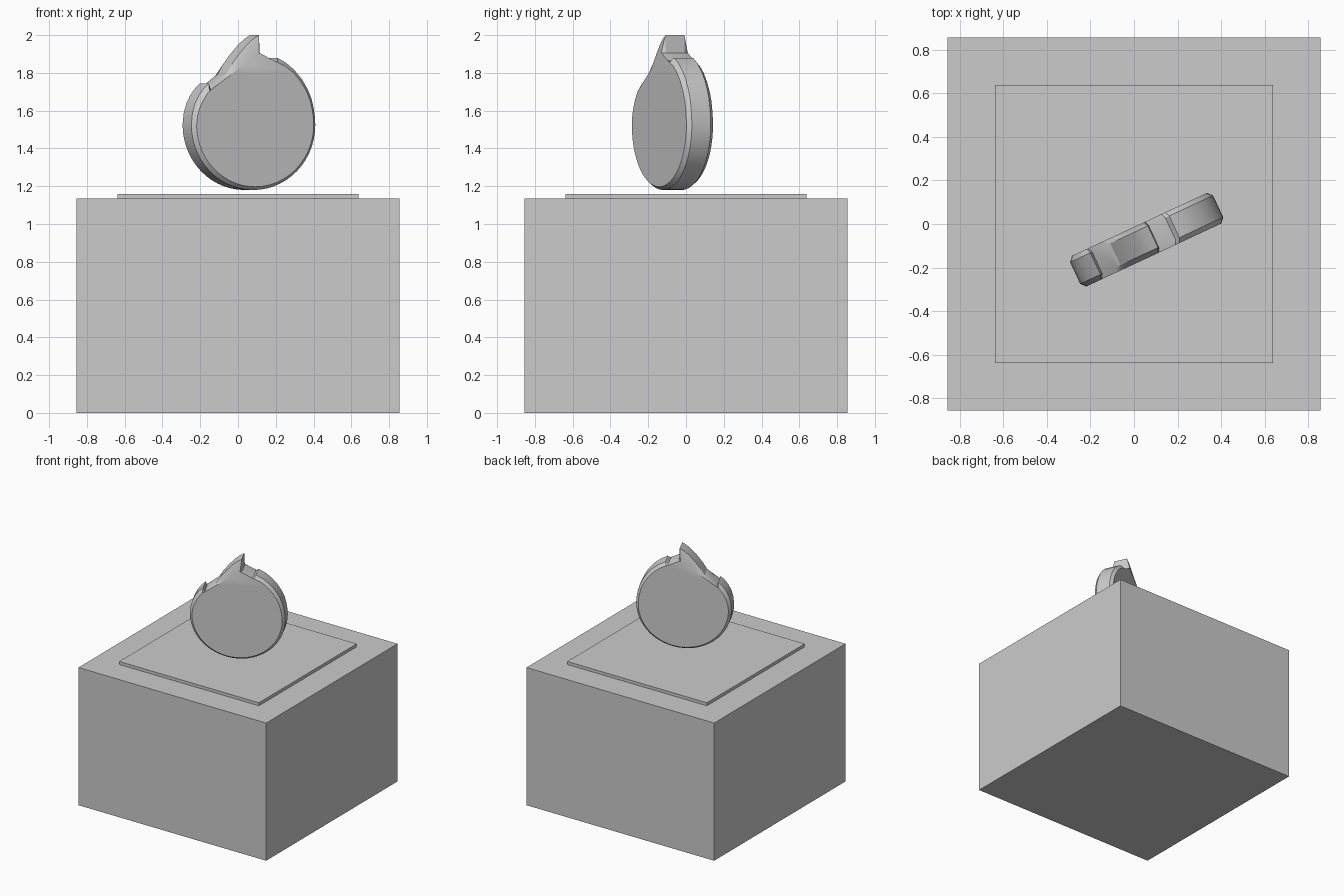
import bpy, bmesh, math
from mathutils import Matrix

if "Cube" in bpy.data.objects:
    bpy.data.objects.remove(bpy.data.objects["Cube"])


def box(name, half, z0, z1):
    bm = bmesh.new()
    bmesh.ops.create_cube(bm, size=1)
    bmesh.ops.scale(bm, vec=(2 * half, 2 * half, z1 - z0), verts=bm.verts)
    bmesh.ops.translate(bm, vec=(0, 0, (z0 + z1) / 2), verts=bm.verts)
    return finish(bm, name)


def finish(bm, name):
    bmesh.ops.recalc_face_normals(bm, faces=bm.faces)
    mesh = bpy.data.meshes.new(name)
    bm.to_mesh(mesh)
    bm.free()
    ob = bpy.data.objects.new(name, mesh)
    bpy.context.collection.objects.link(ob)
    return ob


def lower_arc(a, b, n=28):
    # lower half of the drop, from left to right
    return [(-a * math.cos(math.pi * i / n), 1.525 - b * math.sin(math.pi * i / n))
            for i in range(n + 1)]


# Pedestal and raised top plate
box("pedestal", 0.856, 0, 1.135)
box("top_plate", 0.637, 1.135, 1.16)

# Flame outlines (u, z), right to left over the top; rim has three tongues
rim = [(.359, 1.57), (.352, 1.615), (.339, 1.665), (.318, 1.712), (.285, 1.765),
       (.24, 1.815), (.192, 1.853), (.14, 1.88), (.12, 1.862), (.036, 1.905),
       (.032, 2.0), (-.005, 1.977), (-.039, 1.948), (-.083, 1.90), (-.125, 1.847),
       (-.158, 1.793), (-.175, 1.782), (-.25, 1.712), (-.26, 1.745), (-.29, 1.717),
       (-.318, 1.681), (-.341, 1.637), (-.356, 1.585)]
face = [(.339, 1.57), (.332, 1.612), (.32, 1.658), (.30, 1.702), (.268, 1.752),
        (.225, 1.80), (.178, 1.835), (.13, 1.857), (.11, 1.865), (.027, 1.905),
        (.022, 1.903), (-.02, 1.874), (-.06, 1.846), (-.10, 1.819), (-.14, 1.791),
        (-.17, 1.771), (-.19, 1.757), (-.262, 1.708), (-.267, 1.704), (-.283, 1.685),
        (-.303, 1.655), (-.322, 1.618), (-.336, 1.575)]
rim += lower_arc(.362, .345)
face += lower_arc(.342, .328)

# Flame: front face, chamfer, rim, chamfer, back face
bm = bmesh.new()
rings = [[bm.verts.new((u, y, z)) for u, z in prof]
         for prof, y in ((face, -.0775), (rim, -.055), (rim, .055), (face, .0775))]
for r0, r1 in zip(rings, rings[1:]):
    for i in range(len(r0)):
        j = (i + 1) % len(r0)
        bm.faces.new((r0[i], r0[j], r1[j], r1[i]))
bm.faces.new(rings[0])
bm.faces.new(rings[-1])
turn = Matrix.Translation((.058, -.072, 0)) @ Matrix.Rotation(math.radians(25), 4, 'Z')
bmesh.ops.transform(bm, matrix=turn, verts=bm.verts)
flame = finish(bm, "flame_emblem")

bpy.context.view_layer.objects.active = flame
flame.select_set(True)
bpy.ops.object.shade_smooth_by_angle(angle=math.radians(25))
